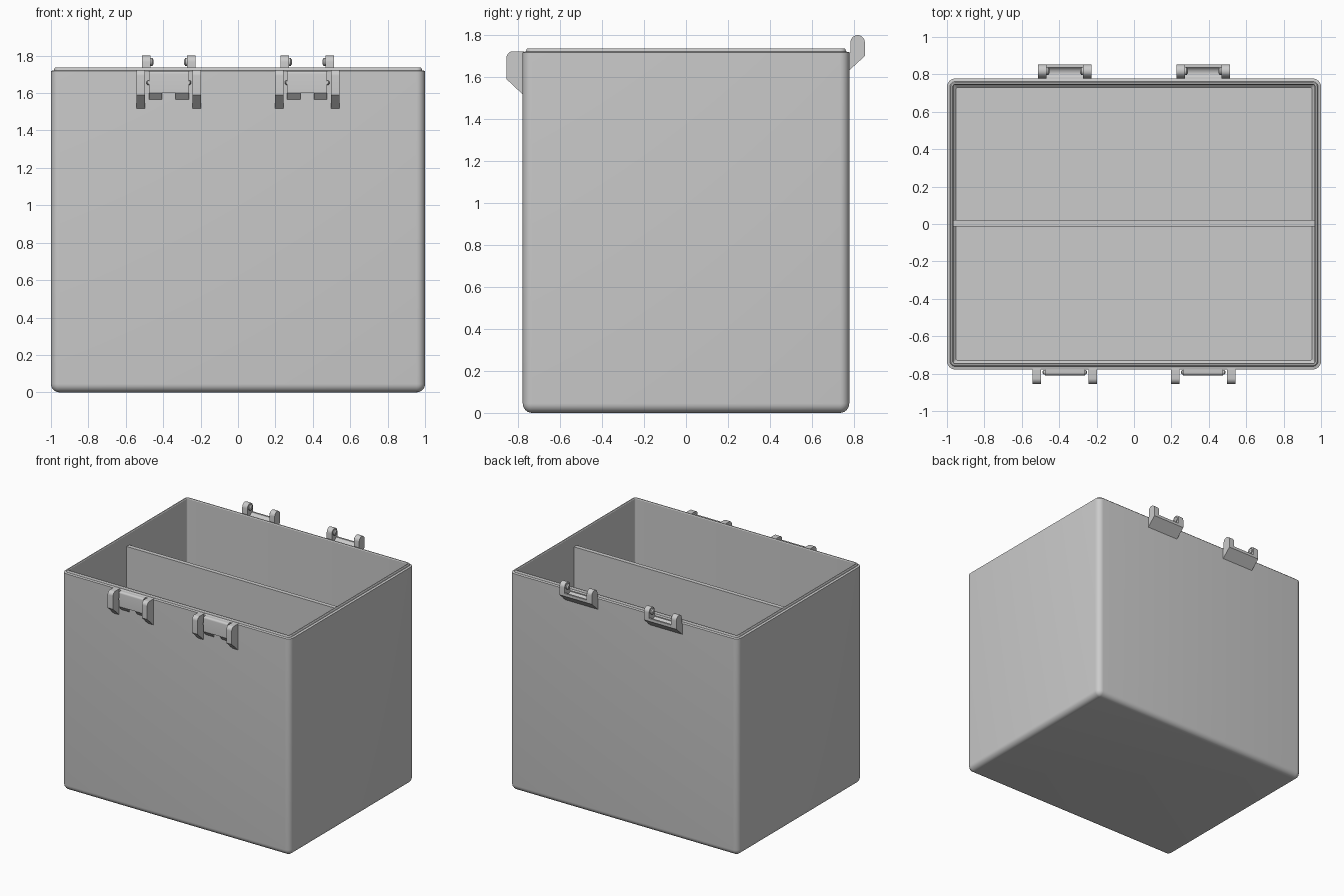
import bpy, bmesh, math

if "Cube" in bpy.data.objects:
    bpy.data.objects.remove(bpy.data.objects["Cube"])

gray = bpy.data.materials.new("plain_gray")
gray.diffuse_color = (0.6, 0.6, 0.6, 1)
gray.use_nodes = True
gray.node_tree.nodes["Principled BSDF"].inputs["Base Color"].default_value = gray.diffuse_color


def finish(name, bm):
    bmesh.ops.recalc_face_normals(bm, faces=bm.faces)
    me = bpy.data.meshes.new(name)
    bm.to_mesh(me)
    bm.free()
    ob = bpy.data.objects.new(name, me)
    bpy.context.collection.objects.link(ob)
    me.materials.append(gray)
    bpy.ops.object.select_all(action='DESELECT')
    ob.select_set(True)
    bpy.context.view_layer.objects.active = ob
    bpy.ops.object.shade_smooth_by_angle(angle=math.radians(32))
    return ob


def arc(cx, cz, r, a0, a1, n=8):
    return [(cx + r * math.cos(math.radians(a0 + (a1 - a0) * i / n)),
             cz + r * math.sin(math.radians(a0 + (a1 - a0) * i / n))) for i in range(n + 1)]


def extrude_x(name, profile, x0, x1):
    """Solid with a (y, z) profile running from x0 to x1."""
    bm = bmesh.new()
    a, b = ([bm.verts.new((x, y, z)) for y, z in profile] for x in (x0, x1))
    bm.faces.new(a)
    bm.faces.new(b)
    for i in range(len(a)):
        j = (i + 1) % len(a)
        bm.faces.new((a[i], a[j], b[j], b[i]))
    return finish(name, bm)


def nub(name, x, y, z, r, length, side):
    """Tapered pivot bump pointing along x."""
    bm = bmesh.new()
    rings = [[bm.verts.new((x + side * d, y + p, z + q)) for p, q in arc(0, 0, rr, 0, 337.5, 15)]
             for d, rr in ((-0.005, r), (length * 0.5, r), (length, r * 0.5))]
    for a, b in zip(rings, rings[1:]):
        for i in range(16):
            j = (i + 1) % 16
            bm.faces.new((a[i], a[j], b[j], b[i]))
    bm.faces.new(rings[0])
    bm.faces.new(rings[-1])
    finish(name, bm)


# Open box: rounded rectangles lofted along a wall profile of (inset, z)
HX, HY, R, WALL = 1.0, 0.778, 0.045, 0.034
profile = [(R + p, z) for p, z in arc(0, R, R, 270, 180, 6)]
profile = [(i - 0.0, z) for i, z in profile]
profile += [(0, 1.718), (0.016, 1.722), (0.018, 1.732), (0.022, 1.736),
            (0.03, 1.736), (WALL, 1.73), (WALL, WALL + 0.015), (WALL + 0.015, WALL)]


def ring(bm, inset, z):
    r = max(R - inset, 0.008)
    cx, cy = HX - inset - r, HY - inset - r
    pts = []
    for k, (sx, sy) in enumerate(((1, 1), (-1, 1), (-1, -1), (1, -1))):
        pts += arc(sx * cx, sy * cy, r, 90 * k, 90 * k + 90, 6)
    return [bm.verts.new((x, y, z)) for x, y in pts]


bm = bmesh.new()
rings = [ring(bm, i, z) for i, z in profile]
for a, b in zip(rings, rings[1:]):
    for i in range(len(a)):
        j = (i + 1) % len(a)
        bm.faces.new((a[i], a[j], b[j], b[i]))
bm.faces.new(rings[0])
bm.faces.new(rings[-1])
finish("box_body", bm)

# Inner divider
extrude_x("divider", [(-0.013, 0.03), (0.021, 0.03), (0.021, 1.64), (-0.013, 1.64)], -0.968, 0.968)

# Front latch profiles
cheek = [(-0.77, 1.51), (-0.855, 1.59)] + arc(-0.825, 1.693, 0.03, 180, 90) + [(-0.77, 1.723)]
latch_bar = [(-0.77, 1.60), (-0.809, 1.60)] + arc(-0.794, 1.703, 0.015, 180, 90, 5) + [(-0.77, 1.718)]
latch_foot = [(-0.77, 1.565), (-0.78, 1.565), (-0.809, 1.60), (-0.77, 1.60)]

# Back hinge profiles
ear = ([(0.77, 1.625), (0.852, 1.70)] + arc(0.818, 1.766, 0.034, 0, 180, 14)
       + [(0.784, 1.72), (0.77, 1.71)])
hinge_bar = ([(0.77, 1.625), (0.852, 1.70), (0.852, 1.722), (0.838, 1.722)]
             + arc(0.806, 1.738, 0.036, -30, -130, 6) + [(0.77, 1.71)])

for c, tag in ((-0.37, "left"), (0.37, "right")):
    extrude_x(f"latch_bar_{tag}", latch_bar, c - 0.107, c + 0.107)
    extrude_x(f"hinge_bar_{tag}", hinge_bar, c - 0.1, c + 0.1)
    for s in (-1, 1):
        side = f"{tag}_{'a' if s < 0 else 'b'}"
        extrude_x(f"latch_cheek_{side}", cheek, c + s * 0.126, c + s * 0.173)
        extrude_x(f"latch_foot_{side}", latch_foot, c + s * 0.036, c + s * 0.107)
        nub(f"latch_nub_{side}", c + s * 0.107, -0.793, 1.656, 0.012, 0.012, s)
        extrude_x(f"hinge_ear_{side}", ear, c + s * 0.097, c + s * 0.142)
        nub(f"hinge_nub_{side}", c + s * 0.097, 0.818, 1.766, 0.022, 0.016, -s)
